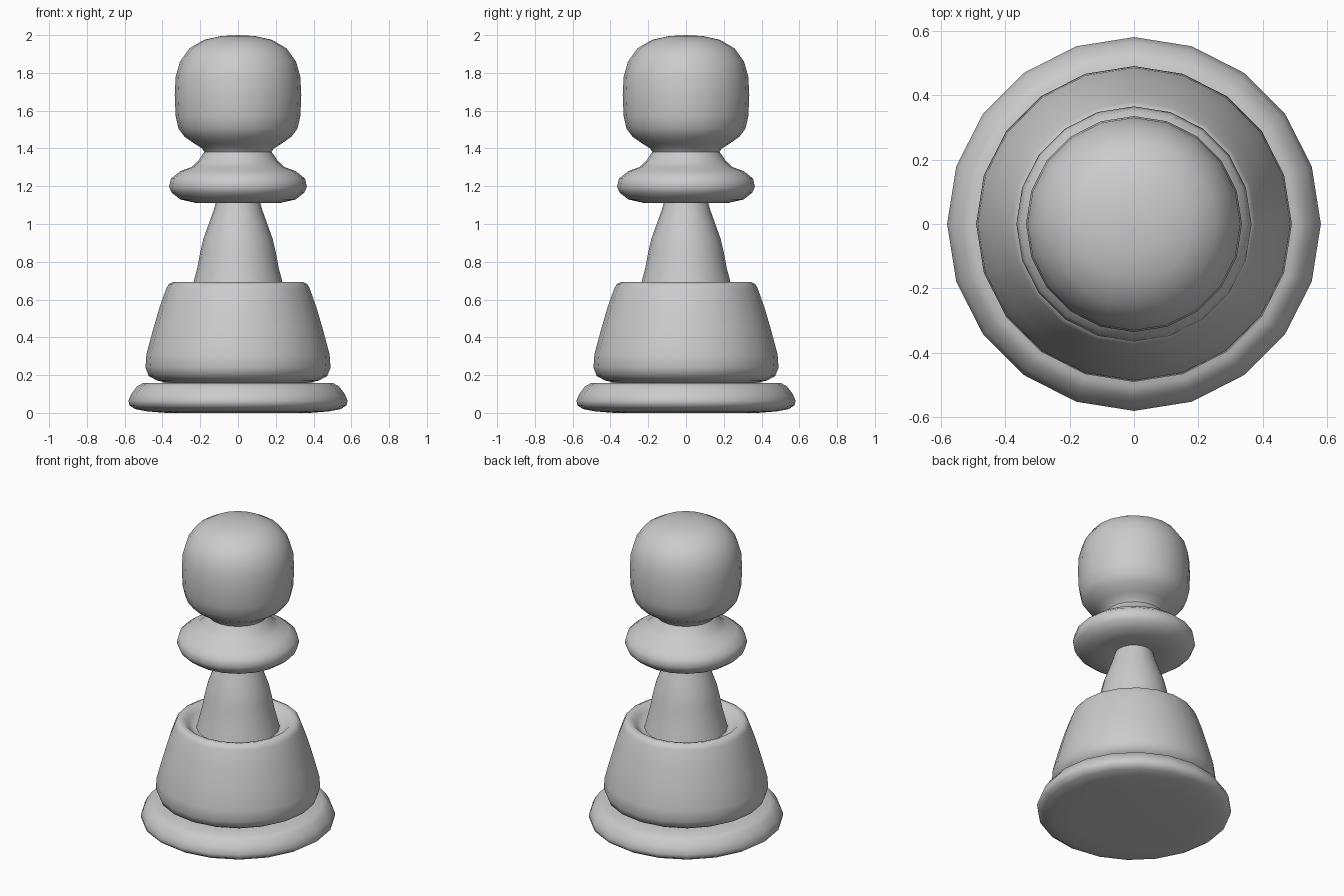
import bpy, bmesh, math

SIDES = 20


def lathe(name, profile):
    """Revolve a bottom-to-top (radius, z) profile around the z axis."""
    bm = bmesh.new()
    rings = []
    for k in range(SIDES):
        a = 2 * math.pi * k / SIDES
        rings.append([bm.verts.new((r * math.cos(a), r * math.sin(a), z)) for r, z in profile])
    for k in range(SIDES):
        p, q = rings[k], rings[(k + 1) % SIDES]
        for i in range(len(profile) - 1):
            bm.faces.new((p[i], q[i], q[i + 1], p[i + 1]))
    bmesh.ops.remove_doubles(bm, verts=bm.verts[:], dist=1e-5)
    mesh = bpy.data.meshes.new(name)
    bm.to_mesh(mesh)
    bm.free()
    obj = bpy.data.objects.new(name, mesh)
    bpy.context.collection.objects.link(obj)
    bpy.ops.object.select_all(action='DESELECT')
    obj.select_set(True)
    bpy.context.view_layer.objects.active = obj
    bpy.ops.object.shade_smooth_by_angle(angle=math.radians(60))
    return obj


# Foot disc with rounded rim
lathe("base", [(0, 0), (0.38, 0), (0.48, 0.008), (0.545, 0.02), (0.575, 0.04),
               (0.58, 0.065), (0.565, 0.10), (0.535, 0.14), (0.505, 0.157), (0.38, 0.16)])

# Tapered body, ending in the shallow groove around the stem
lathe("body", [(0.38, 0.16), (0.43, 0.172), (0.472, 0.195), (0.49, 0.24), (0.485, 0.31),
               (0.45, 0.44), (0.415, 0.56), (0.379, 0.66), (0.367, 0.682), (0.345, 0.692),
               (0.32, 0.685), (0.295, 0.66), (0.27, 0.64), (0.248, 0.64)])

# Narrowing stem
lathe("stem", [(0.248, 0.64), (0.236, 0.69), (0.215, 0.77), (0.20, 0.85), (0.184, 0.92),
               (0.155, 1.0), (0.13, 1.07), (0.115, 1.12)])

# Collar ring
lathe("collar", [(0.115, 1.12), (0.16, 1.113), (0.225, 1.112), (0.305, 1.13), (0.35, 1.165),
                 (0.365, 1.197), (0.355, 1.24), (0.305, 1.28), (0.245, 1.302),
                 (0.21, 1.335), (0.178, 1.382)])

# Rounded head
lathe("head", [(0.178, 1.382), (0.19, 1.40), (0.23, 1.425), (0.283, 1.462), (0.315, 1.505),
               (0.33, 1.57), (0.335, 1.68), (0.33, 1.78), (0.307, 1.86), (0.257, 1.93),
               (0.18, 1.975), (0.09, 1.995), (0, 2.0)])
